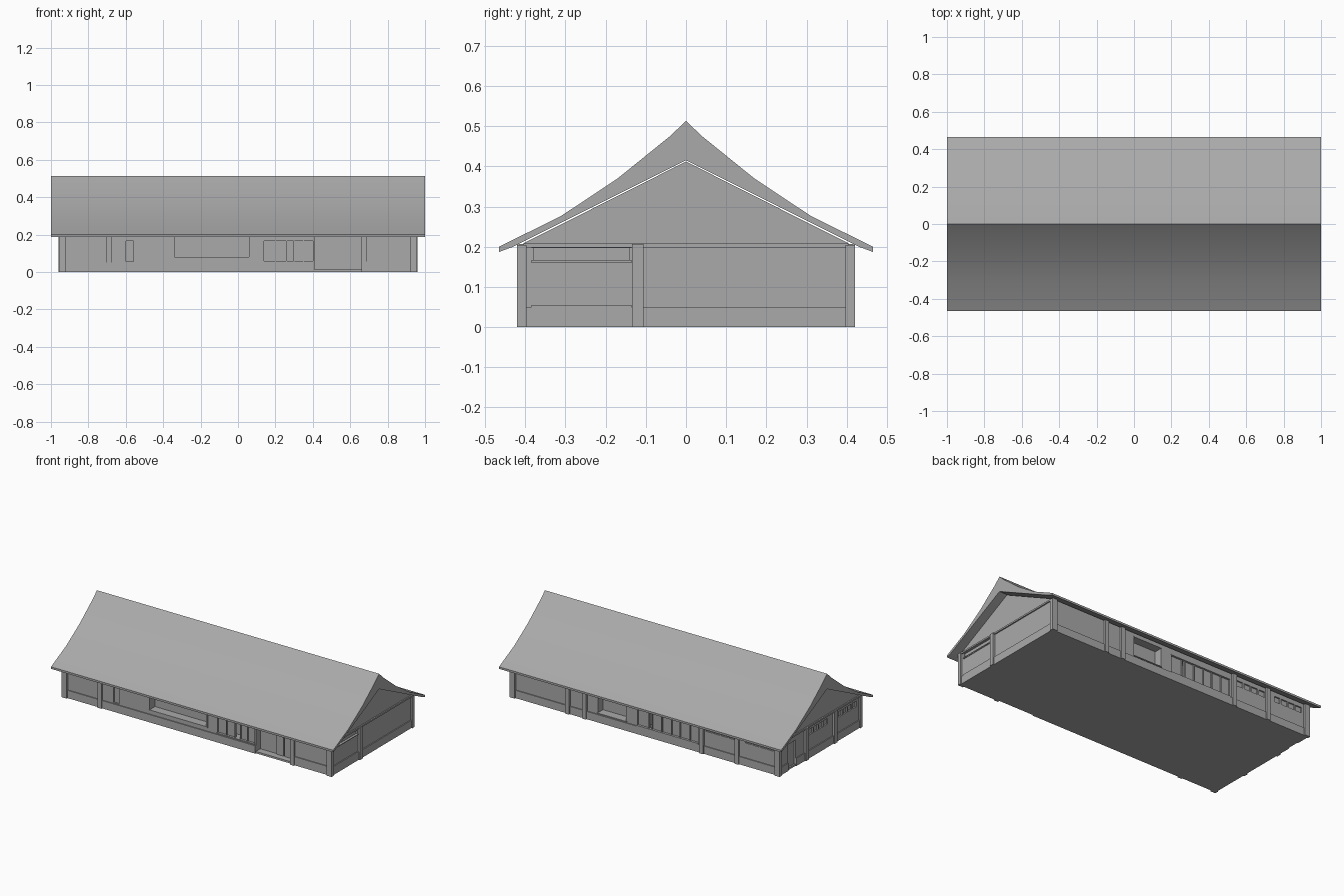
import bpy, bmesh, math
from mathutils import Vector

if "Cube" in bpy.data.objects:
    bpy.data.objects.remove(bpy.data.objects["Cube"])

mat = bpy.data.materials.new("plain grey")
mat.use_nodes = True
GREY = (0.4, 0.4, 0.4, 1)
mat.diffuse_color = GREY
mat.node_tree.nodes["Principled BSDF"].inputs["Base Color"].default_value = GREY

WX, WY = 0.945, 0.405      # wall half sizes
WALL = 0.02                # wall thickness


def finish(name, bm):
    bmesh.ops.recalc_face_normals(bm, faces=bm.faces)
    me = bpy.data.meshes.new(name)
    bm.to_mesh(me)
    bm.free()
    me.materials.append(mat)
    ob = bpy.data.objects.new(name, me)
    bpy.context.collection.objects.link(ob)
    return ob


def add_box(bm, lo, hi):
    vs = bmesh.ops.create_cube(bm, size=1)["verts"]
    for v in vs:
        v.co = Vector([(a + b) / 2 + c * (b - a) for a, b, c in zip(lo, hi, v.co)])


def side_box(bm, side, u0, u1, z0, z1, d0, d1):
    """Box on one side of the house: u along the wall, d outward from it."""
    if side in ("front", "back"):
        s = -1 if side == "front" else 1
        ys = sorted((s * (WY + d0), s * (WY + d1)))
        add_box(bm, (u0, ys[0], z0), (u1, ys[1], z1))
    else:
        s = -1 if side == "right" else 1
        xs = sorted((s * (WX + d0), s * (WX + d1)))
        add_box(bm, (xs[0], u0, z0), (xs[1], u1, z1))


def prism(name, profile, half):
    bm = bmesh.new()
    f = bm.faces.new([bm.verts.new((-half, y, z)) for y, z in profile])
    ext = bmesh.ops.extrude_face_region(bm, geom=[f])["geom"]
    bmesh.ops.translate(bm, vec=(2 * half, 0, 0),
                        verts=[v for v in ext if isinstance(v, bmesh.types.BMVert)])
    return finish(name, bm)


# Curved roof with thick ridge and thin eaves
top = [(0.465, 0.2), (0.31, 0.277), (0.17, 0.37), (0.04, 0.475)]
under = [(0.43, 0.2), (0.465, 0.187)]
profile = ([(0, 0.513)] + top[::-1] + under[::-1] + [(0, 0.415)]
           + [(-y, z) for y, z in under] + [(-y, z) for y, z in top])
roof = prism("roof", profile, 1.0)
bpy.context.view_layer.objects.active = roof
roof.select_set(True)
bpy.ops.object.shade_smooth_by_angle(angle=math.radians(20))
roof.select_set(False)

# Walls with gables
walls = prism("walls", [(-WY, 0), (WY, 0), (WY, 0.208), (0, 0.412), (-WY, 0.208)], WX)

# Windows: side, start, end, bottom, top, mullion positions, open spans
windows = [
    ("front", -0.60, -0.56, 0.055, 0.165, [], []),
    ("front", 0.14, 0.40, 0.06, 0.165, [0.2, 0.26, 0.30, 0.35], [(0.26, 0.30)]),
    ("front", 0.68, 0.93, 0.055, 0.165, [0.76, 0.85], []),
    ("back", 0.14, 0.34, 0.06, 0.18, [], [(0.14, 0.34)]),
    ("back", -0.37, 0.06, 0.055, 0.165,
     [-0.31, -0.24, -0.18, -0.11, -0.04, -0.02], [(-0.04, -0.02)]),
    ("left", -0.38, -0.14, 0.055, 0.16, [-0.298, -0.215, -0.18, -0.15], []),
    ("left", -0.38, -0.14, 0.167, 0.197, [], []),
]
# Rows of small high windows
for side, a, b in [("back", -0.64, -0.42), ("back", -0.91, -0.70),
                   ("right", -0.09, 0.11), ("right", -0.38, -0.19)]:
    step = (b - a) / 4
    for i in range(4):
        windows.append((side, a + i * step + 0.005, a + (i + 1) * step - 0.005,
                        0.145, 0.18, [], []))

# Openings are cut out of the walls
bm = bmesh.new()
for side, a, b, z0, z1, bars, gaps in windows:
    side_box(bm, side, a, b, z0, z1, -0.05, 0.05)
side_box(bm, "front", -0.34, 0.06, 0.08, 0.19, -0.05, 0.05)
side_box(bm, "front", 0.41, 0.67, 0.012, 0.19, -0.05, 0.05)
side_box(bm, "right", 0.24, 0.32, 0.012, 0.165, -0.05, 0.05)
openings = finish("opening_cutter", bm)
bm = bmesh.new()
add_box(bm, (-WX + WALL, -WY + WALL, 0.01), (WX - WALL, WY - WALL, 0.202))
rooms = finish("room_cutter", bm)
for cutter in (rooms, openings):
    mod = walls.modifiers.new("cut", "BOOLEAN")
    mod.operation = "DIFFERENCE"
    mod.solver = "EXACT"
    mod.object = cutter
    cutter.hide_render = True
    cutter.hide_viewport = True
    cutter.display_type = "WIRE"

# Glass panes and window frames
panes, frames = bmesh.new(), bmesh.new()
for side, a, b, z0, z1, bars, gaps in windows:
    cuts = [a] + bars + [b]
    for u0, u1 in zip(cuts, cuts[1:]):
        if not any(g0 <= (u0 + u1) / 2 <= g1 for g0, g1 in gaps):
            side_box(panes, side, u0, u1, z0, z1, -0.014, -0.009)
    for u in bars:
        side_box(frames, side, u - 0.003, u + 0.003, z0, z1, -0.014, -0.001)
    if b - a > 0.1:
        side_box(frames, side, a - 0.004, b + 0.004, z0 - 0.005, z0, -0.01, 0.006)
        side_box(frames, side, a - 0.004, b + 0.004, z1, z1 + 0.005, -0.01, 0.004)
# Surround of the wide front opening
side_box(frames, "front", -0.35, 0.07, 0.072, 0.08, -0.02, 0.006)
for u in (-0.345, 0.065):
    side_box(frames, "front", u - 0.005, u + 0.005, 0.08, 0.19, -0.02, 0.004)
finish("window_panes", panes)
finish("window_frames", frames)

# Inner partition behind the wide opening, with a narrow gap
bm = bmesh.new()
for u0, u1 in [(-0.5, -0.04), (-0.02, 0.13)]:
    add_box(bm, (u0, -0.30, 0.01), (u1, -0.29, 0.202))
for x in (-0.5, 0.13, 0.40):
    add_box(bm, (x - 0.005, -0.385, 0.01), (x + 0.005, 0.385, 0.202))
finish("inner_partitions", bm)

# Recessed entrance: back wall, cheek, door leaves and high slats
bm = bmesh.new()
side_box(bm, "front", 0.40, 0.69, 0.01, 0.202, -0.06, -0.045)
side_box(bm, "front", 0.67, 0.68, 0.01, 0.202, -0.05, -0.01)
finish("entrance_wall", bm)
bm = bmesh.new()
for u0, u1 in [(0.53, 0.58), (0.585, 0.66)]:
    side_box(bm, "front", u0, u1, 0.012, 0.165, -0.046, -0.038)
side_box(bm, "right", 0.24, 0.32, 0.012, 0.165, -0.018, -0.01)
finish("doors", bm)
bm = bmesh.new()
for i in range(4):
    u = 0.415 + i * 0.063
    side_box(bm, "front", u, u + 0.056, 0.17, 0.188, -0.046, -0.04)
finish("entrance_slats", bm)

# Plinth band, broken by the doorways
bm = bmesh.new()
for side, a, b in [("front", -WX, 0.41), ("front", 0.67, WX), ("back", -WX, WX),
                   ("left", -WY, WY), ("right", -WY, 0.24), ("right", 0.32, WY)]:
    side_box(bm, side, a, b, 0, 0.05, -0.002, 0.006)
finish("plinth", bm)

# Beams under the gables
bm = bmesh.new()
for side in ("left", "right"):
    side_box(bm, side, -WY, WY, 0.198, 0.208, -0.002, 0.008)
finish("gable_beams", bm)

# Posts on the walls and at the corners
bm = bmesh.new()
for side, us in {"front": (-0.69, 0.675), "back": (0.55, 0.43, -0.40, -0.65),
                 "left": (-0.12,), "right": (0.14, -0.15)}.items():
    for u in us:
        side_box(bm, side, u - 0.014, u + 0.014, 0, 0.207, -0.002, 0.014)
for sx in (-1, 1):
    for sy in (-1, 1):
        xs = sorted((sx * (WX - 0.025), sx * (WX + 0.012)))
        ys = sorted((sy * (WY - 0.008), sy * (WY + 0.015)))
        add_box(bm, (xs[0], ys[0], 0), (xs[1], ys[1], 0.204))
finish("posts", bm)
